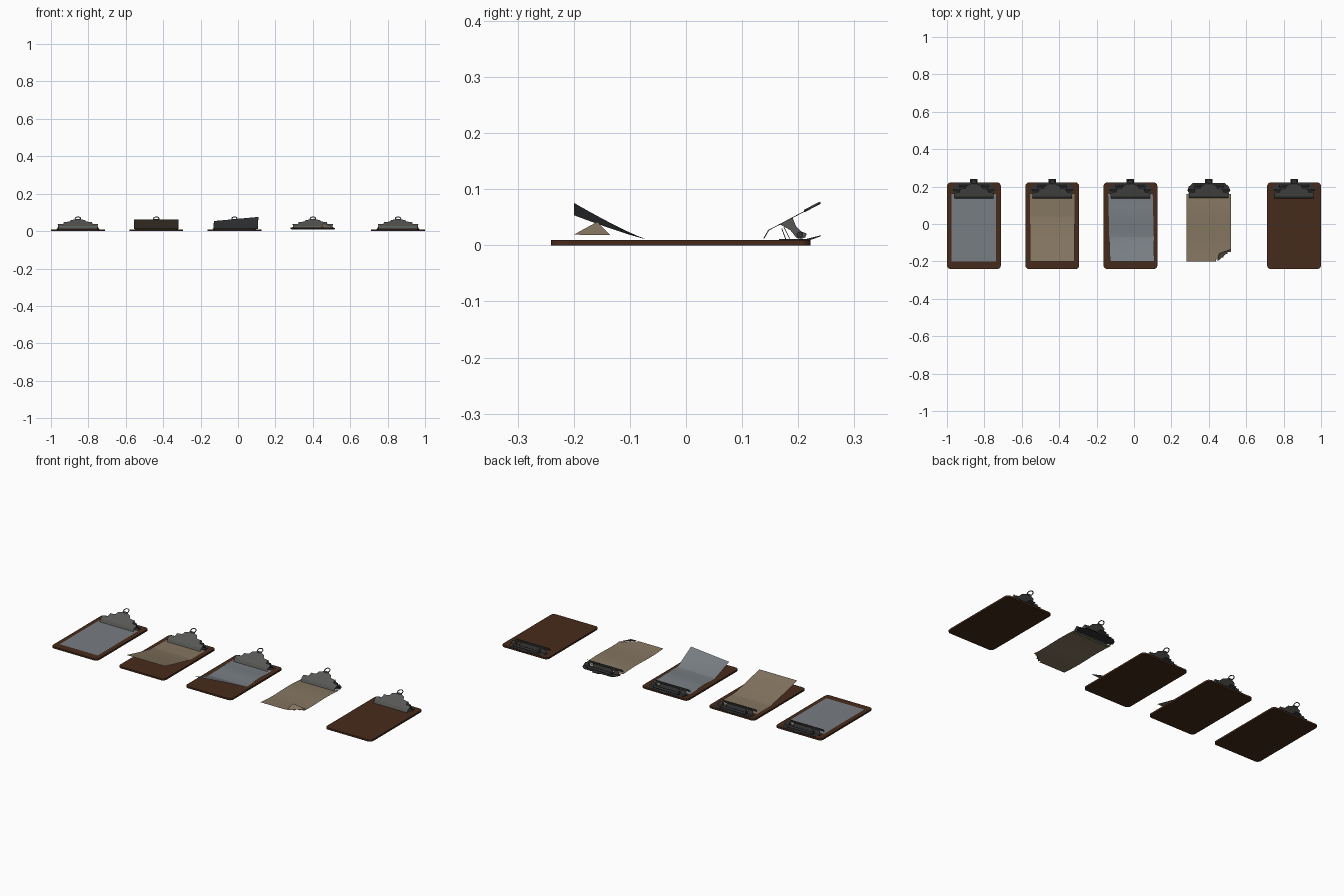
import bpy, math

if "Cube" in bpy.data.objects:
    bpy.data.objects.remove(bpy.data.objects["Cube"])

def mat(name, col):
    m = bpy.data.materials.new(name)
    m.diffuse_color = (*col, 1)
    m.use_nodes = True
    m.node_tree.nodes["Principled BSDF"].inputs["Base Color"].default_value = m.diffuse_color
    return m

WOOD = mat("brown hardboard", (0.062, 0.024, 0.011))
GREY = mat("grey paper", (0.185, 0.205, 0.225))
TAN = mat("tan paper", (0.235, 0.18, 0.12))
STEEL = mat("steel", (0.095, 0.098, 0.092))
DARK = mat("dark steel", (0.032, 0.034, 0.032))

def mesh(name, verts, faces, m):
    me = bpy.data.meshes.new(name)
    me.from_pydata(verts, [], faces)
    me.materials.append(m)
    ob = bpy.data.objects.new(name, me)
    bpy.context.collection.objects.link(ob)
    return ob

def prism(name, pts, place, d0, d1, m):
    """Extrude a closed 2D outline; place(a, b, d) gives the 3D point."""
    n = len(pts)
    v = [place(a, b, d) for d in (d0, d1) for a, b in pts]
    f = [tuple(range(n))[::-1], tuple(range(n, 2 * n))]
    f += [(i, (i + 1) % n, n + (i + 1) % n, n + i) for i in range(n)]
    ob = mesh(name, v, f, m)
    import bmesh
    bm = bmesh.new()
    bm.from_mesh(ob.data)
    bmesh.ops.recalc_face_normals(bm, faces=bm.faces)
    bm.to_mesh(ob.data)
    bm.free()
    return ob

def mirrored(half):
    return half + [(-a, b) for a, b in reversed(half)]

# hardboard backing with rounded corners
def board(cx):
    pts = []
    r = 0.02
    for sx, sy, a0 in ((1, 1, 0), (-1, 1, 90), (-1, -1, 180), (1, -1, 270)):
        px, py = sx * (0.144 - r), (0.222 - r if sy > 0 else -0.241 + r)
        for k in range(6):
            a = math.radians(a0 + 18 * k)
            pts.append((px + r * math.cos(a), py + r * math.sin(a)))
    prism("board", pts, lambda a, b, d: (cx + a, b, d), 0, 0.0095, WOOD)

# spring clip: lever, jaw, cheeks, spring rod, base plate, flaps and ring
def clip(cx):
    def slope(y):
        return 0.027 + (y - 0.146) * 0.527
    lever = mirrored([(0.105, 0.146), (0.108, 0.166), (0.078, 0.169), (0.074, 0.187),
                      (0.045, 0.191), (0.038, 0.206), (0.018, 0.213), (0.014, 0.220)])
    prism("clip_lever", lever, lambda a, b, d: (cx + a, b, slope(b) + d), -0.0015, 0, STEEL)
    jaw = [(0.1375, 0.0118), (0.1395, 0.0118), (0.148, 0.0265), (0.146, 0.027)]
    prism("clip_jaw", jaw, lambda a, b, d: (cx + d, a, b), -0.105, 0.105, STEEL)
    cheek = [(0.168, 0.037), (0.19, 0.049), (0.196, 0.034), (0.205, 0.025), (0.215, 0.021),
             (0.213, 0.014), (0.205, 0.0115), (0.197, 0.013), (0.186, 0.027)]
    for s in (-1, 1):
        prism("clip_cheek", cheek, lambda a, b, d: (cx + s * d, a, b), 0.073, 0.0755, STEEL)
    rod = [(0.203 + 0.006 * math.cos(k * math.pi / 6), 0.0185 + 0.006 * math.sin(k * math.pi / 6))
           for k in range(12)]
    prism("clip_spring", rod, lambda a, b, d: (cx + d, a, b), -0.08, 0.08, DARK)
    base = mirrored([(0.075, 0.168), (0.105, 0.166), (0.115, 0.178), (0.107, 0.2), (0.085, 0.219)])
    prism("clip_base", base, lambda a, b, d: (cx + a, b, d), 0.0095, 0.0115, DARK)
    for s in (-1, 1):
        prism("base_wing", [(0.075, 0.012), (0.112, 0.012), (0.104, 0.028), (0.075, 0.033)],
              lambda a, b, d: (cx + s * a, d - (b - 0.012) * 0.5, b), 0.184, 0.1855, DARK)
    flap = [(0.177, 0.011), (0.1785, 0.011), (0.1715, 0.03), (0.17, 0.03)]
    prism("base_flap", flap, lambda a, b, d: (cx + d, a, b), -0.06, 0.06, DARK)
    tab = [(0.215, 0.0095), (0.222, 0.0095), (0.241, 0.0165), (0.2405, 0.018), (0.215, 0.0115)]
    prism("base_tab", tab, lambda a, b, d: (cx + d, a, b), -0.02, 0.02, DARK)
    bpy.ops.mesh.primitive_torus_add(major_segments=20, minor_segments=6, major_radius=0.0145,
                                     minor_radius=0.0025, location=(cx, 0.225, 0.0686),
                                     rotation=(math.atan(0.527), 0, 0))
    ring = bpy.context.object
    ring.name = "hanging_ring"
    ring.data.materials.append(STEEL)
    bpy.ops.object.shade_smooth_by_angle()

# paper sheets as grids with a height rule
def paper(name, cx, m, height, fold=False, skew=0):
    nx, ny, hw, y0, y1 = 12, 36, 0.119, -0.2, 0.16
    v = []
    for j in range(ny + 1):
        for i in range(nx + 1):
            x, y = -hw + 2 * hw * i / nx, y0 + (y1 - y0) * j / ny
            v.append((cx + x + skew * (y1 - y), y, height(x, y)))
    w = nx + 1
    f = []
    for j in range(ny):
        for i in range(nx):
            a, b, c, d = j * w + i, j * w + i + 1, (j + 1) * w + i + 1, (j + 1) * w + i
            # the dog-eared corner is left open along its crease
            t = (nx - i) / 4 + j / 6
            if fold and t <= 1:
                continue
            f.append((a, b, c, d))
    return mesh(name, v, f, m)

def rise(y, start, amount):
    return amount * max(0.0, (start - y) / (start + 0.2)) ** 1.15

def lifted(x, y):
    return 0.0108 + rise(y, 0.04, 0.051)

def twisted(x, y):
    hump = 0.004 * math.cos((y - 0.04) / 0.1 * math.pi / 2) ** 2 if -0.06 < y < 0.14 else 0
    return 0.0108 + hump + rise(y, -0.07, 0.054 + 0.011 * x / 0.119)

def wavy(x, y):
    t = (0.16 - y) / 0.36
    return 0.0108 + 0.008 * t + 0.003 * math.sin(t * 2 * math.pi)

X = (-0.856, -0.437, -0.019, 0.4, 0.856)
for k, cx in enumerate(X):
    if k != 3:
        board(cx)
    clip(cx)

paper("flat_sheet", X[0], GREY, lambda x, y: 0.0108)
paper("lifted_sheet", X[1], TAN, lifted)
paper("twisted_sheet", X[2], GREY, twisted, skew=0.025)
paper("loose_sheet", X[3], TAN, wavy, fold=True)

# dog-eared corner of the loose sheet
cr = X[3]
mesh("folded_corner", [(cr + 0.046, -0.2, 0.019), (cr + 0.119, -0.135, 0.018),
                       (cr + 0.055, -0.158, 0.042)], [(0, 1, 2)], TAN)
